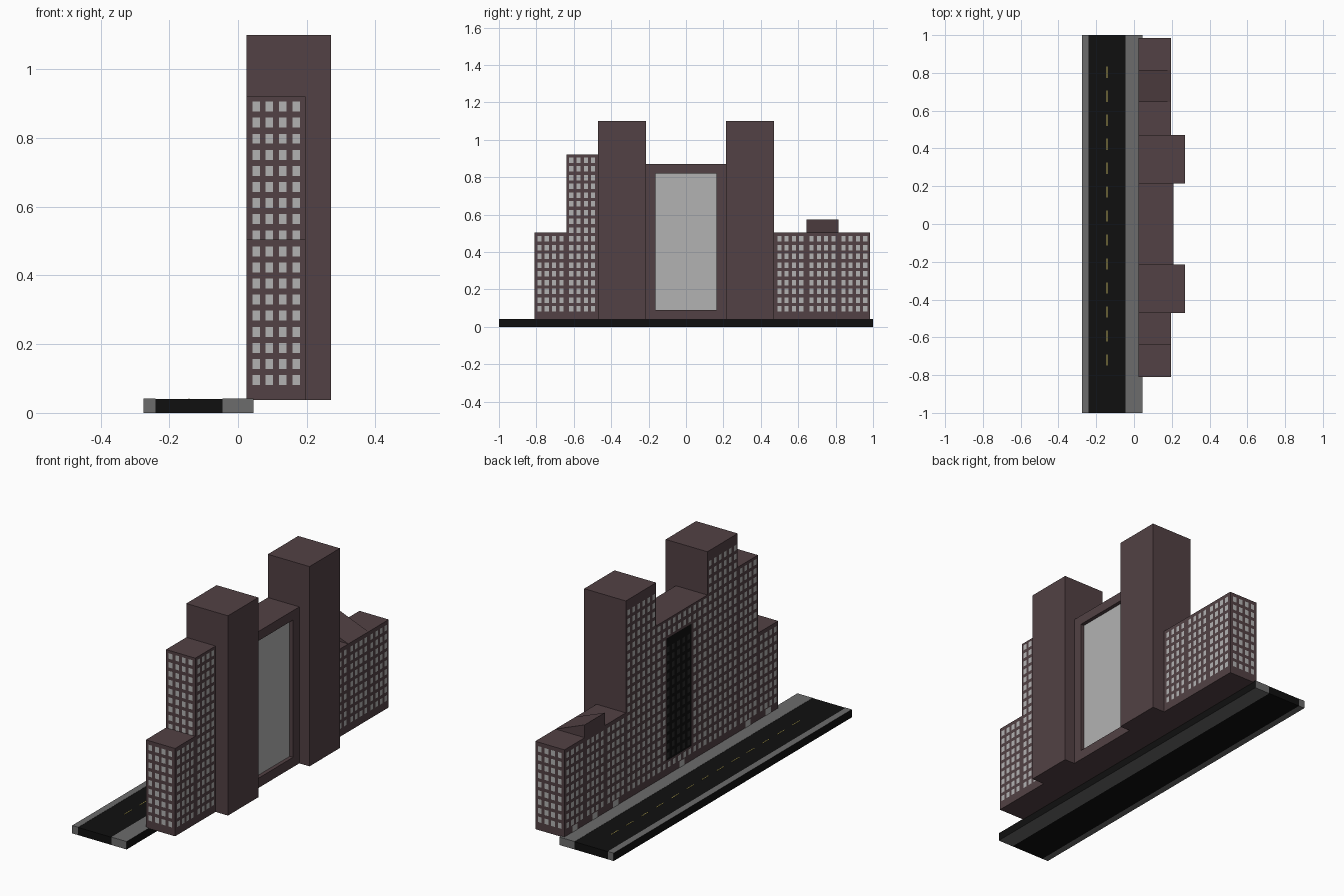
import bpy
import bmesh
from mathutils import Vector

if "Cube" in bpy.data.objects:
    bpy.data.objects.remove(bpy.data.objects["Cube"])


def material(name, r, g, b):
    m = bpy.data.materials.new(name)
    m.diffuse_color = (r, g, b, 1)
    m.use_nodes = True
    m.node_tree.nodes["Principled BSDF"].inputs["Base Color"].default_value = m.diffuse_color
    return m


WALL = material("wall", 0.085, 0.053, 0.058)
GLASS = material("window_grey", 0.45, 0.45, 0.45)
PAVE = material("pavement", 0.15, 0.15, 0.15)
BLACK = material("asphalt", 0.005, 0.005, 0.005)
DIM = material("dim_window", 0.02, 0.02, 0.02)
YELLOW = material("lane_yellow", 0.5, 0.42, 0.1)


def finish(bm, name, *mats):
    me = bpy.data.meshes.new(name)
    bm.to_mesh(me)
    bm.free()
    for m in mats:
        me.materials.append(m)
    ob = bpy.data.objects.new(name, me)
    bpy.context.collection.objects.link(ob)
    return ob


def add_box(bm, x0, x1, y0, y1, z0, z1):
    res = bmesh.ops.create_cube(bm, size=1)
    for v in res["verts"]:
        c = v.co
        v.co = (x1 if c.x > 0 else x0, y1 if c.y > 0 else y0, z1 if c.z > 0 else z0)


def box(name, mat, *dims):
    bm = bmesh.new()
    add_box(bm, *dims)
    return finish(bm, name, mat)


def panel(bm, side, pos, a0, a1, z0, z1):
    # upright rectangle lying on the wall that faces the given side
    pts = [(a0, z0), (a1, z0), (a1, z1), (a0, z1)]
    if side in ("-x", "+y"):
        pts.reverse()
    if side[1] == "x":
        co = [(pos, a, z) for a, z in pts]
    else:
        co = [(a, pos, z) for a, z in pts]
    return bm.faces.new([bm.verts.new(c) for c in co])


PITCH_Z, WIN_W, WIN_H, SILL = 0.0468, 0.022, 0.029, 0.081
X0, BASE, GAP = 0.025, 0.038, 0.0015


def windows(name, side, pos, a0, a1, rows, cols, first=0, skip=None):
    bm = bmesh.new()
    pos += GAP if side[0] == "+" else -GAP
    step = 0.039 if cols == 4 else (a1 - a0) / cols
    mid = (a0 + a1) / 2
    for c in range(cols):
        a = mid + (c - (cols - 1) / 2) * step
        for r in range(first, rows):
            z = SILL + r * PITCH_Z
            if skip and skip[0] < a < skip[1] and skip[2] < z + WIN_H / 2 < skip[3]:
                continue
            panel(bm, side, pos, a - WIN_W / 2, a + WIN_W / 2, z, z + WIN_H)
    finish(bm, name, GLASS)


def door(name, y):
    bm = bmesh.new()
    panel(bm, "-x", X0 - GAP, y - 0.022, y + 0.022, 0.042, 0.075)
    finish(bm, name, GLASS)


# road: two pavements with black kerb faces, and asphalt between
for name, x0, x1, kerb in (("pavement_far", -0.275, -0.24, -1), ("pavement_near", -0.045, 0.045, 1)):
    bm = bmesh.new()
    add_box(bm, x0, x1, -1, 1, 0, 0.042)
    bm.normal_update()
    for f in bm.faces:
        if f.normal.x * kerb > 0.5:
            f.material_index = 1
    finish(bm, name, PAVE, BLACK)
box("asphalt", BLACK, -0.24, -0.045, -1, 1, 0, 0.041)

# dashed centre line
bm = bmesh.new()
for i in range(13):
    y = -0.75 + i * 0.127
    add_box(bm, -0.1445, -0.1405, y, y + 0.06, 0.04, 0.0425)
finish(bm, "lane_dashes", YELLOW)

# small blocks: y range, roof height, rows, extra windowed wall
blocks = [
    ("south_low_block", -0.81, -0.64, 0.505, 9, "-y", 0),
    ("south_mid_block", -0.64, -0.47, 0.92, 18, "-y", 9),
    ("north_block_a", 0.47, 0.645, 0.505, 9, None, 0),
    ("north_block_b", 0.645, 0.815, 0.505, 9, None, 0),
    ("north_block_c", 0.815, 0.985, 0.505, 9, "+y", 0),
]
X1 = 0.197
for name, y0, y1, top, rows, end, first in blocks:
    box(name, WALL, X0, X1, y0, y1, BASE, top)
    windows(name + "_street_windows", "-x", X0, y0, y1, rows, 4)
    windows(name + "_back_windows", "+x", X1, y0, y1, rows, 4)
    if end:
        windows(name + "_end_windows", end, y0 if end == "-y" else y1, X0, X1, rows, 4, first)
    door(name + "_door", (y0 + y1) / 2)

# sloping roof on the middle north block
bm = bmesh.new()
tri = [bm.verts.new(c) for c in ((X0, 0.645, 0.505), (X1, 0.645, 0.505), (X0, 0.645, 0.573))]
face = bm.faces.new(tri)
ext = bmesh.ops.extrude_face_region(bm, geom=[face])
for v in ext["geom"]:
    if isinstance(v, bmesh.types.BMVert):
        v.co += Vector((0, 0.17, 0))
bmesh.ops.recalc_face_normals(bm, faces=bm.faces)
finish(bm, "sloped_roof", WALL)

# pair of tall towers
for name, s in (("south_tower", -1), ("north_tower", 1)):
    y0, y1 = sorted((s * 0.215, s * 0.47))
    box(name, WALL, X0, 0.27, y0, y1, BASE, 1.10)
    windows(name + "_street_windows", "-x", X0, y0, y1, 21, 6)

# centre block with a recessed panel in its back wall
bm = bmesh.new()
add_box(bm, X0, 0.21, -0.215, 0.215, BASE, 0.87)
bm.normal_update()
back = next(f for f in bm.faces if f.normal.x > 0.5)
bmesh.ops.inset_individual(bm, faces=[back], thickness=0.05)
for v in back.verts:
    v.co = (0.21, 0.163 if v.co.y > 0 else -0.163, 0.82 if v.co.z > 0.5 else 0.09)
hole = bmesh.ops.extrude_discrete_faces(bm, faces=[back])["faces"][0]
for v in hole.verts:
    v.co.x -= 0.02
hole.material_index = 1
finish(bm, "centre_block", WALL, GLASS)

# dark glazed area on the street side, with faint windows
dark = (-0.08, 0.13, 0.12, 0.77)
windows("centre_street_windows", "-x", X0, -0.215, 0.215, 17, 10, 0, dark)
bm = bmesh.new()
panel(bm, "-x", X0 - GAP, *dark)
for c in range(5):
    for r in range(1, 14):
        y, z = -0.065 + c * 0.043, SILL + r * PITCH_Z + 0.005
        panel(bm, "-x", X0 - 2 * GAP, y, y + WIN_W, z, z + WIN_H).material_index = 1
finish(bm, "dark_glazing", BLACK, DIM)
door("centre_door", 0.0)
